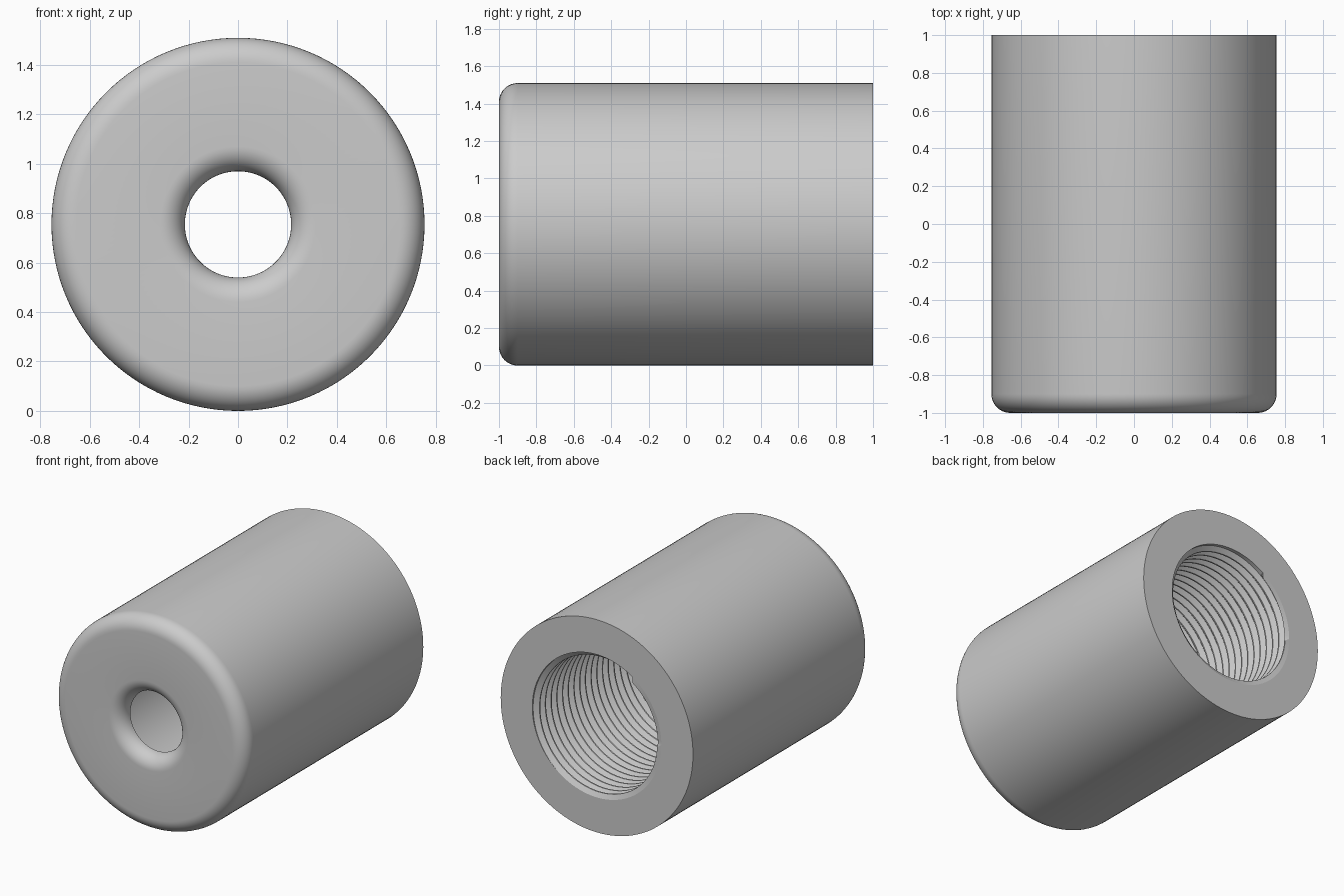
import bpy, bmesh, math

cube = bpy.data.objects.get("Cube")
if cube:
    bpy.data.objects.remove(cube)

R = 0.755          # outer radius, also the axis height
BORE = 0.507       # radius of the rear bore
HOLE = 0.215       # radius of the front hole
FILLET = 0.1
THREAD_START = -0.1
PITCH = 0.064
SEGMENTS = 128

grey = bpy.data.materials.new("plain grey")
grey.use_nodes = True
colour = (0.6, 0.6, 0.6, 1)
grey.diffuse_color = colour
grey.node_tree.nodes["Principled BSDF"].inputs["Base Color"].default_value = colour


def ring_point(radius, y, angle):
    return (radius * math.cos(angle), y, R + radius * math.sin(angle))


def arc(radius, y, start, end, steps=10):
    """Quarter-round profile points as (radius, y)."""
    for i in range(steps + 1):
        a = math.radians(start + (end - start) * i / steps)
        yield (radius + FILLET * math.cos(a), y + FILLET * math.sin(a))


def make_shell(name, columns):
    """Skin a list of point columns running around the axis."""
    bm = bmesh.new()
    grid = [[bm.verts.new(p) for p in col] for col in columns]
    for a, b in zip(grid, grid[1:]):
        for i in range(len(a) - 1):
            bm.faces.new((a[i], a[i + 1], b[i + 1], b[i]))
    bmesh.ops.remove_doubles(bm, verts=bm.verts, dist=0.00005)
    bmesh.ops.dissolve_degenerate(bm, edges=bm.edges, dist=0.00005)
    mesh = bpy.data.meshes.new(name)
    bm.to_mesh(mesh)
    bm.free()
    mesh.materials.append(grey)
    obj = bpy.data.objects.new(name, mesh)
    bpy.context.collection.objects.link(obj)
    bpy.ops.object.select_all(action="DESELECT")
    obj.select_set(True)
    bpy.context.view_layer.objects.active = obj
    bpy.ops.object.shade_smooth_by_angle(angle=math.radians(30))
    return obj


angles = [math.tau * i / SEGMENTS for i in range(SEGMENTS + 1)]

# Sleeve: rear face, outer wall, rounded front, flared hole, smooth inner bore
profile = [(BORE, 1), (R, 1)]
profile += arc(R - FILLET, -1 + FILLET, 0, -90)
profile += arc(HOLE + FILLET, -1 + FILLET, -90, -180)
profile += [(BORE, -1 + FILLET), (BORE, THREAD_START)]
make_shell("sleeve_body", [[ring_point(r, y, a) for r, y in profile] for a in angles])

# Helical internal thread, trimmed flat at both ends
tooth = [(0, BORE), (0.15, BORE), (0.5, BORE - 0.034), (0.65, BORE - 0.034)]
turns = math.ceil((1 - THREAD_START) / PITCH) + 1


def thread_column(angle):
    points = []
    for turn in range(-1, turns):
        for offset, radius in tooth:
            y = 1 - PITCH * (turn + offset + angle / math.tau)
            if y >= 1 or y <= THREAD_START:
                radius = BORE
            points.append(ring_point(radius, min(1, max(THREAD_START, y)), angle))
    points.append(ring_point(BORE, THREAD_START, angle))
    return points[::-1]


make_shell("internal_thread", [thread_column(a) for a in angles])

# Face the thread towards the axis and the sleeve outwards
for name, axis_facing in (("sleeve_body", False), ("internal_thread", True)):
    mesh = bpy.data.objects[name].data
    bm = bmesh.new()
    bm.from_mesh(mesh)
    bm.normal_update()
    outward = 0
    for f in bm.faces:
        c = f.calc_center_median()
        radial = math.hypot(c.x, c.z - R)
        if axis_facing or radial > R - 0.01:
            outward += (f.normal.x * c.x + f.normal.z * (c.z - R)) * f.calc_area()
    if (outward > 0) == axis_facing:
        bmesh.ops.reverse_faces(bm, faces=bm.faces)
    bm.to_mesh(mesh)
    bm.free()
